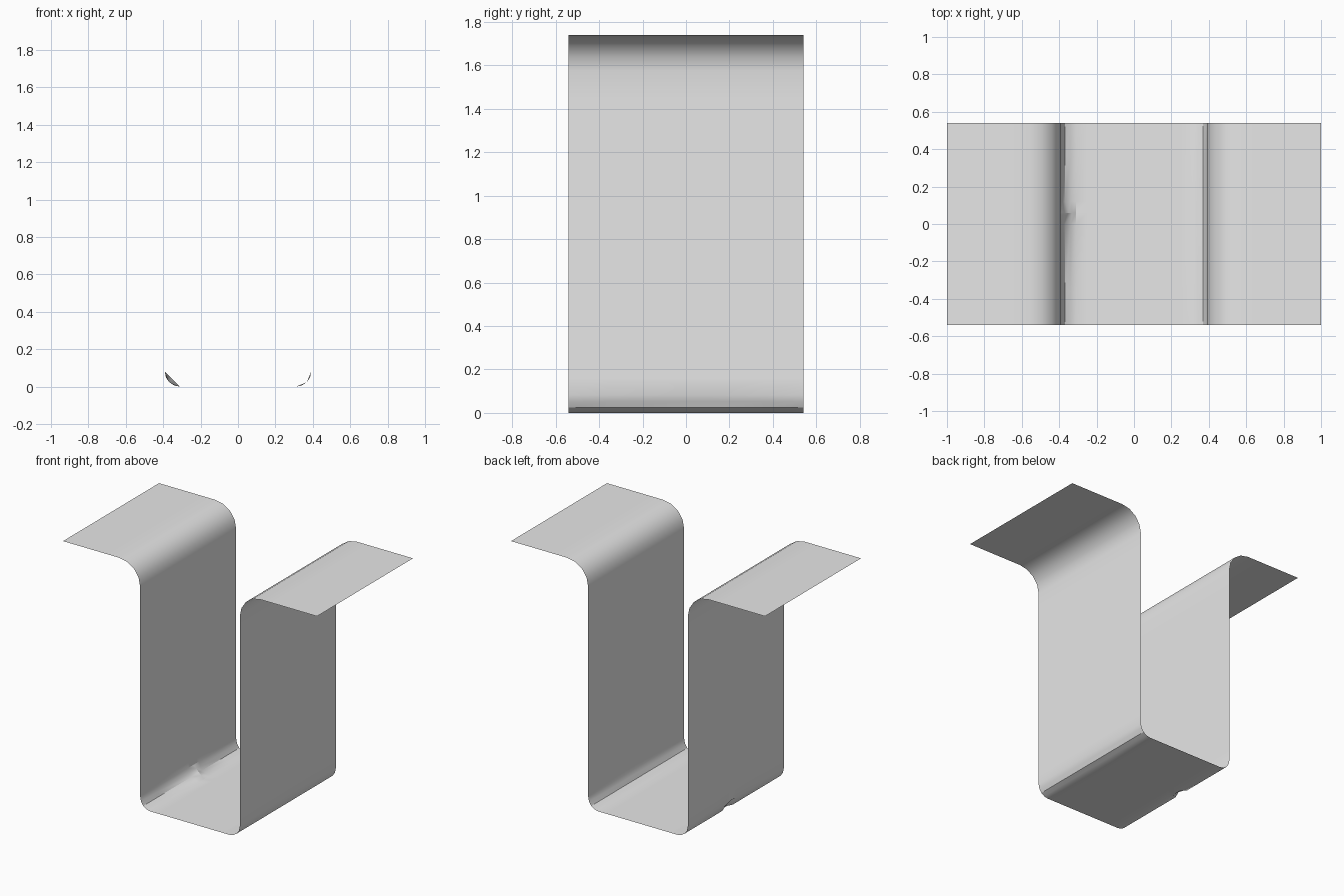
import bpy
import bmesh
from math import cos, sin, pi

cube = bpy.data.objects.get("Cube")
if cube:
    bpy.data.objects.remove(cube)

HALF_LEN, HEIGHT, WALL = 0.54, 1.74, 0.392
R_TOP, R_BOT, SEGS = 0.165, 0.082, 4
DENT_Y = 0.06

grey = bpy.data.materials.new("light grey")
grey.use_nodes = True
colour = (0.8, 0.8, 0.8, 1)
grey.diffuse_color = colour
grey.node_tree.nodes["Principled BSDF"].inputs["Base Color"].default_value = colour


def arc(cx, cz, r, start, end):
    steps = [start + (end - start) * i / SEGS for i in range(SEGS + 1)]
    return [(cx + r * cos(a), cz + r * sin(a)) for a in steps]


def lerp(a, b, t):
    return tuple(p + (q - p) * t for p, q in zip(a, b))


def lower_bend(y, dented):
    """Round at the ends, one crease along the middle, flat across the dent."""
    pts = arc(WALL - R_BOT, R_BOT, R_BOT, 0, -pi / 2)
    if dented and y == DENT_Y:
        return [lerp(pts[0], pts[-1], i / SEGS) for i in range(SEGS + 1)]
    if abs(y) < HALF_LEN - 0.1:
        pts[1] = lerp(pts[0], pts[2], 0.5)
        pts[3] = lerp(pts[2], pts[4], 0.5)
    return pts


def half_profile(y, dented):
    """Flange edge, upper bend, wall, lower bend, floor (x positive)."""
    flange = [(1, HEIGHT), (WALL + R_TOP + 0.1, HEIGHT)]
    upper = arc(WALL + R_TOP, HEIGHT - R_TOP, R_TOP, pi / 2, pi)
    wall = [(WALL, 1.45), (WALL, 0.16)]
    return flange + upper + wall + lower_bend(y, dented) + [(0.25, 0)]


# Folded sheet channel with two outward flanges
bm = bmesh.new()
rows = []
for y in (-HALF_LEN, -0.36, 0, DENT_Y, 0.12, 0.36, HALF_LEN):
    left = half_profile(y, False)
    right = [(-x, z) for x, z in half_profile(y, True)]
    rows.append([bm.verts.new((x, y, z)) for x, z in right + left[::-1]])
for a, b in zip(rows, rows[1:]):
    for i in range(len(a) - 1):
        bm.faces.new((a[i], a[i + 1], b[i + 1], b[i]))
bmesh.ops.recalc_face_normals(bm, faces=bm.faces)
mesh = bpy.data.meshes.new("folded_channel")
bm.to_mesh(mesh)
bm.free()
mesh.materials.append(grey)
channel = bpy.data.objects.new("folded_channel", mesh)
bpy.context.collection.objects.link(channel)

bpy.ops.object.select_all(action="DESELECT")
channel.select_set(True)
bpy.context.view_layer.objects.active = channel
bpy.ops.object.shade_smooth_by_angle(angle=pi / 6)
